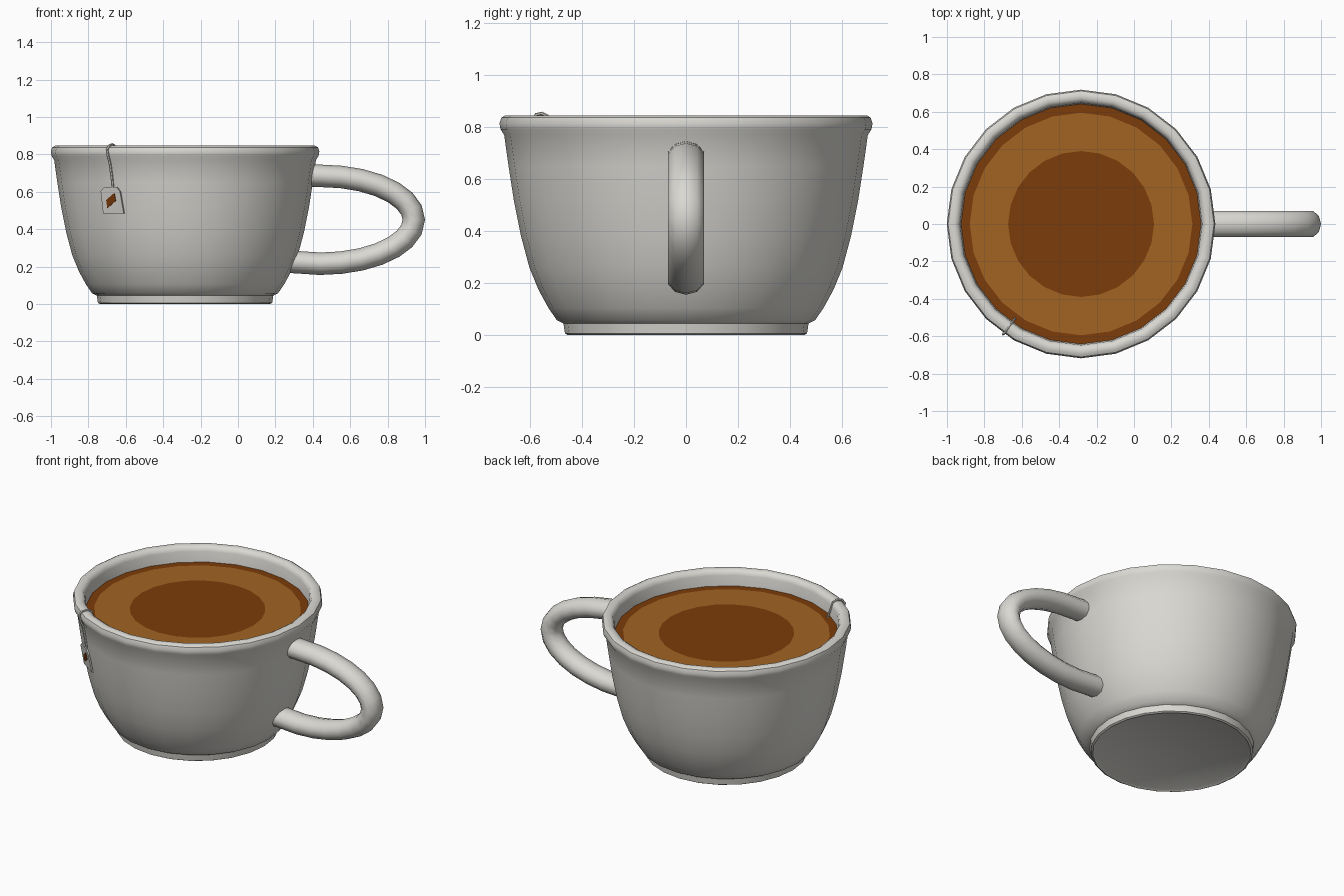
import bpy, bmesh, math
from mathutils import Vector

if "Cube" in bpy.data.objects:
    bpy.data.objects.remove(bpy.data.objects["Cube"])

CX = -0.283          # cup axis
SEG = 24
TH = math.radians(235)   # direction of the tea bag string
OUT = Vector((math.cos(TH), math.sin(TH), 0))
TAN = Vector((-math.sin(TH), math.cos(TH), 0))


def material(name, rgb):
    m = bpy.data.materials.new(name)
    m.diffuse_color = (*rgb, 1)
    m.use_nodes = True
    m.node_tree.nodes["Principled BSDF"].inputs["Base Color"].default_value = m.diffuse_color
    return m


china = material("warm white", (0.70, 0.69, 0.65))
dark = material("dark tea", (0.20, 0.045, 0.003))
light = material("light tea", (0.36, 0.125, 0.017))


def finish(name, bm, mats, angle=None):
    bmesh.ops.recalc_face_normals(bm, faces=bm.faces)
    me = bpy.data.meshes.new(name)
    bm.to_mesh(me)
    bm.free()
    ob = bpy.data.objects.new(name, me)
    bpy.context.collection.objects.link(ob)
    for m in mats:
        me.materials.append(m)
    if angle:
        bpy.ops.object.select_all(action='DESELECT')
        ob.select_set(True)
        bpy.context.view_layer.objects.active = ob
        bpy.ops.object.shade_smooth_by_angle(angle=math.radians(angle))
    return ob


def bridge(bm, a, b):
    n = len(a)
    return [bm.faces.new((a[i], a[(i + 1) % n], b[(i + 1) % n], b[i])) for i in range(n)]


def ring(bm, r, z):
    return [bm.verts.new((CX + r * math.cos(2 * math.pi * i / SEG),
                          r * math.sin(2 * math.pi * i / SEG), z)) for i in range(SEG)]


def lathe(name, profile, mats, angle):
    bm = bmesh.new()
    rings = [ring(bm, r, z) for r, z in profile]
    for a, b in zip(rings, rings[1:]):
        bridge(bm, a, b)
    bm.faces.new(rings[0])
    bm.faces.new(rings[-1])
    return finish(name, bm, mats, angle)


def tube(name, path, ra, rb, side, sides, mats):
    """Sweep an ellipse; rb lies along the fixed side vector, ra in the path plane."""
    bm = bmesh.new()
    rings = []
    for i, p in enumerate(path):
        d = (path[min(i + 1, len(path) - 1)] - path[max(i - 1, 0)]).normalized()
        n = d.cross(side).normalized()
        rings.append([bm.verts.new(p + n * ra * math.cos(2 * math.pi * k / sides)
                                   + side * rb * math.sin(2 * math.pi * k / sides))
                      for k in range(sides)])
    for a, b in zip(rings, rings[1:]):
        bridge(bm, a, b)
    bm.faces.new(rings[0])
    bm.faces.new(rings[-1])
    return finish(name, bm, mats, 50)


# Cup: foot, outer wall, rounded rim, inner wall
lathe("cup", [(0.44, 0.008), (0.455, 0.0), (0.466, 0.006), (0.472, 0.045), (0.497, 0.057),
              (0.53, 0.105), (0.568, 0.175), (0.603, 0.26), (0.635, 0.38), (0.663, 0.52),
              (0.683, 0.65), (0.70, 0.77), (0.714, 0.792), (0.718, 0.815), (0.711, 0.837),
              (0.695, 0.846), (0.672, 0.846), (0.655, 0.836), (0.647, 0.815), (0.641, 0.74),
              (0.60, 0.48), (0.53, 0.22), (0.44, 0.09)], [china], 40)

# Tea surface: three concentric tones
bm = bmesh.new()
rings = [ring(bm, r, 0.75) for r in (0.39, 0.595, 0.643)]
bm.faces.new(rings[0])
for f in bridge(bm, rings[0], rings[1]):
    f.material_index = 1
bridge(bm, rings[1], rings[2])
tea = finish("tea", bm, [dark, light])
if tea.data.polygons[0].normal.z < 0:
    tea.data.flip_normals()

# Handle: half-ellipse loop
path = [Vector((0.30, 0, 0.69))]
N = 14
for i in range(N + 1):
    a = math.pi / 2 - math.pi * i / N
    c, s = math.cos(a), math.sin(a)
    path.append(Vector((0.44 + 0.50 * c, 0, 0.45 + 0.235 * s)))
path.append(Vector((0.24, 0, 0.228)))
tube("handle", path, 0.06, 0.073, Vector((0, 1, 0)), 10, [china])


def at(r, t, z):
    """Point at radius r, tangential offset t, on the string side of the cup."""
    return Vector((CX, 0, z)) + OUT * r + TAN * t


# String hanging over the rim
tube("tea_string", [at(r, t, z) for r, t, z in (
    (0.615, 0, 0.74), (0.632, 0, 0.79), (0.650, 0, 0.843), (0.675, 0, 0.853),
    (0.705, 0, 0.848), (0.722, -0.004, 0.825), (0.715, -0.002, 0.79),
    (0.700, 0.0, 0.75), (0.687, 0.004, 0.67), (0.680, 0.006, 0.61))],
    0.007, 0.007, TAN, 6, [china])


def plate(name, pts, gap, thick, mat):
    """Thin plate lying along the sloping wall; pts are (t, z)."""
    bm = bmesh.new()
    wall = lambda z: 0.663 + (z - 0.52) * 0.17
    back = [bm.verts.new(at(wall(z) + gap, t, z)) for t, z in pts]
    front = [bm.verts.new(at(wall(z) + gap + thick, t, z)) for t, z in pts]
    bm.faces.new(back)
    bm.faces.new(front)
    bridge(bm, back, front)
    return finish(name, bm, [mat])


# Paper tag with clipped top corners and its brown mark
plate("tag", [(-0.066, 0.484), (0.068, 0.484), (0.058, 0.600), (0.040, 0.624),
              (-0.044, 0.624), (-0.068, 0.602)], 0.004, 0.009, china)
plate("tag_mark", [(-0.034, 0.512), (0.026, 0.552), (0.022, 0.594), (-0.036, 0.556)],
      0.0125, 0.003, dark)
